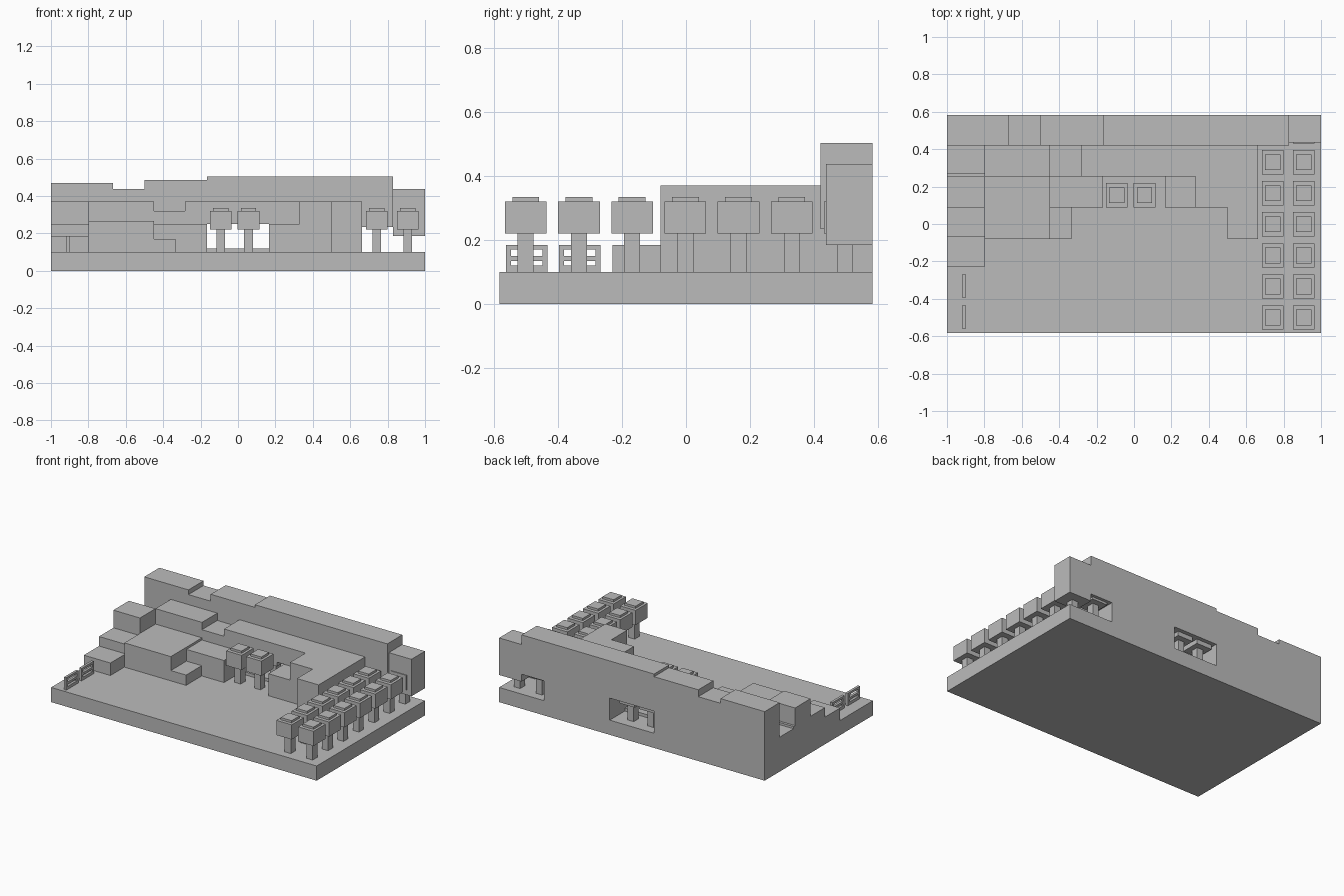
import bpy
import bmesh
from mathutils import Matrix, Vector

if "Cube" in bpy.data.objects:
    bpy.data.objects.remove(bpy.data.objects["Cube"])

grey = bpy.data.materials.new("stone grey")
grey.use_nodes = True
grey.diffuse_color = (0.5, 0.5, 0.5, 1)
grey.node_tree.nodes["Principled BSDF"].inputs["Base Color"].default_value = (0.5, 0.5, 0.5, 1)

GROUND = 0.10
WALL_Y, BACK = 0.42, 0.582


def add_box(bm, x, y, z):
    """Add a box from its (low, high) span on each axis."""
    mid = Vector([(a + b) / 2 for a, b in (x, y, z)])
    size = [b - a for a, b in (x, y, z)]
    matrix = Matrix.Translation(mid) @ Matrix.Diagonal((*size, 1))
    bmesh.ops.create_cube(bm, size=1, matrix=matrix)


def make(name, boxes):
    """Make one object out of a list of box spans."""
    bm = bmesh.new()
    for spans in boxes:
        add_box(bm, *spans)
    mesh = bpy.data.meshes.new(name)
    bm.to_mesh(mesh)
    bm.free()
    mesh.materials.append(grey)
    obj = bpy.data.objects.new(name, mesh)
    bpy.context.collection.objects.link(obj)
    return obj


def tree(name, x, y):
    """Square trunk, box crown and a small cap."""
    tiers = [(0.023, 0.025, GROUND, 0.22),
             (0.058, 0.065, 0.22, 0.32),
             (0.041, 0.042, 0.32, 0.335)]
    make(name, [((x - w, x + w), (y - d, y + d), (lo, hi)) for w, d, lo, hi in tiers])


def fence(name, y):
    """Two posts and three rails."""
    x, half, post = (-0.917, -0.9), 0.065, 0.016
    rails = [(GROUND, 0.12), (0.135, 0.15), (0.17, 0.185)]
    boxes = [(x, (y - half + post, y + half - post), z) for z in rails]
    for a in (y - half, y + half - post):
        boxes.append((x, (a, a + post), (GROUND, 0.185)))
    make(name, boxes)


# Ground slab
make("ground_slab", [((-1, 1), (-BACK, BACK), (0, GROUND))])

# Back wall: stepped top, openings in the middle and at the end
wall = [(-1, -0.667, GROUND, 0.47), (-0.667, -0.5, GROUND, 0.438),
        (-0.5, -0.167, GROUND, 0.485), (-0.167, 0.167, 0.25, 0.503),
        (0.167, 0.663, GROUND, 0.503), (0.663, 0.83, 0.235, 0.503)]
make("back_wall", [((a, b), (WALL_Y, BACK), (lo, hi)) for a, b, lo, hi in wall])
make("wall_end_block", [((0.83, 1), (0.437, BACK), (0.185, 0.437))])

# Raised blocks behind the yard
ROW = (0.255, WALL_Y)
make("rear_terrace", [
    ((-0.8, -0.45), ROW, (GROUND, 0.37)),
    ((-0.45, -0.283), ROW, (GROUND, 0.32)),
    ((-0.283, -0.167), ROW, (GROUND, 0.37)),
    ((-0.167, 0.167), ROW, (0.25, 0.37)),
    ((0.167, 0.663), ROW, (GROUND, 0.37)),
])
make("passage_sill", [((-0.167, 0.167), ROW, (GROUND, 0.12))])
make("left_wing", [
    ((0.33, 0.663), (0.088, 0.255), (GROUND, 0.37)),
    ((0.5, 0.663), (-0.08, 0.088), (GROUND, 0.37)),
    ((0.167, 0.33), (0.088, 0.255), (GROUND, 0.25)),
])
make("right_wing", [
    ((-0.8, -0.45), (-0.08, 0.255), (GROUND, 0.265)),
    ((-0.45, -0.167), (0.088, 0.255), (GROUND, 0.25)),
    ((-0.45, -0.335), (-0.08, 0.088), (GROUND, 0.17)),
])

# Side steps climbing toward the back wall
steps = [(-0.23, -0.067, 0.185), (-0.067, 0.088, 0.25), (0.088, 0.255, 0.37),
         (0.255, 0.272, 0.25), (0.272, WALL_Y, 0.235)]
make("side_steps", [((-1, -0.8), (a, b), (GROUND, top)) for a, b, top in steps])

# Trees: a double row along the side, more in the passage
for row in range(7):
    for side, x in (("inner", 0.742), ("outer", 0.907)):
        tree(f"{side}_tree_{row + 1}", x, -0.5 + row * 0.166)
for row in range(3):
    for side, x in (("right", -0.093), ("left", 0.056)):
        tree(f"passage_tree_{side}_{row + 1}", x, 0.154 + row * 0.168)

# Fences
for number, y in enumerate((-0.497, -0.331)):
    fence(f"fence_{number + 1}", y)
